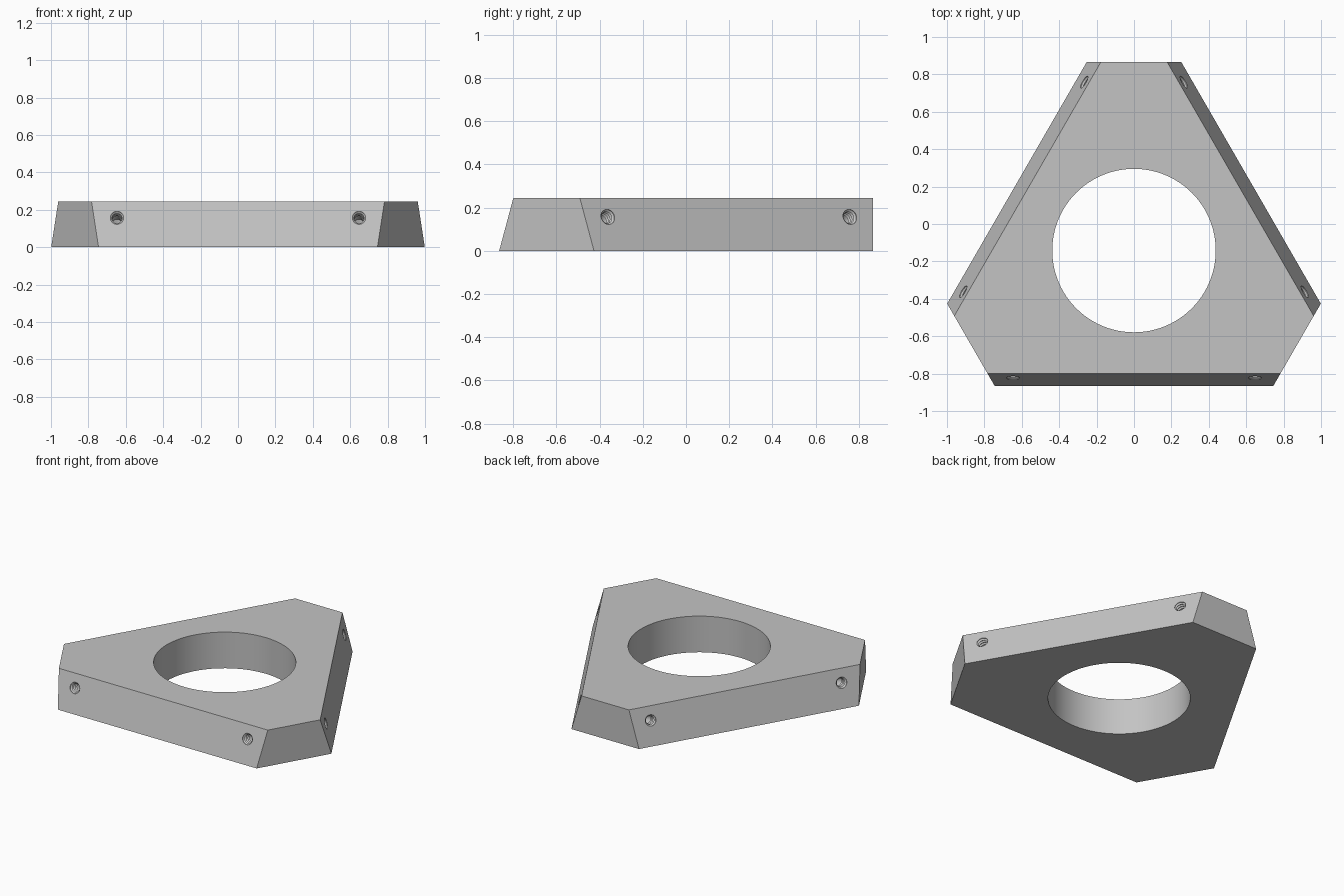
import bpy, bmesh, math
from mathutils import Matrix, Vector

if "Cube" in bpy.data.objects:
    bpy.data.objects.remove(bpy.data.objects["Cube"])

HEIGHT = 0.245
CENTRE = Vector((0, -0.142, 0))
SHORT_DIST = 1.007            # centre to the upright corner faces
LONG_DIST = 0.723             # centre to the sloping faces at the base
TAPER = math.radians(15)
BORE_RADIUS = 0.437

grey = bpy.data.materials.new("satin_grey")
grey.use_nodes = True
grey.diffuse_color = (0.55, 0.55, 0.55, 1)
grey.node_tree.nodes["Principled BSDF"].inputs["Base Color"].default_value = grey.diffuse_color


def make_object(name, bm):
    bmesh.ops.recalc_face_normals(bm, faces=bm.faces)
    mesh = bpy.data.meshes.new(name)
    bm.to_mesh(mesh)
    bm.free()
    mesh.materials.append(grey)
    obj = bpy.data.objects.new(name, mesh)
    bpy.context.collection.objects.link(obj)
    return obj


def outline(long_dist, z):
    """Corners of a triangle with cut-off tips, by threefold symmetry."""
    half = (SHORT_DIST - long_dist / 2) / math.cos(math.radians(30))
    points = []
    for turn in range(3):
        spin = Matrix.Rotation(math.radians(120 * turn), 4, 'Z')
        for x in (-half, half):
            points.append(CENTRE + spin @ Vector((x, -long_dist, z)))
    return points


def lathe(bm, profile, steps, matrix):
    """Closed solid of revolution from (radius, z) pairs, capped at both ends."""
    rings = []
    for radius, z in profile:
        angles = [2 * math.pi * i / steps for i in range(steps)]
        rings.append([bm.verts.new(matrix @ Vector((radius * math.cos(a), radius * math.sin(a), z)))
                      for a in angles])
    for low, high in zip(rings, rings[1:]):
        for i in range(steps):
            j = (i + 1) % steps
            bm.faces.new((low[i], low[j], high[j], high[i]))
    bm.faces.new(rings[0])
    bm.faces.new(rings[-1])


# Tapered plate
bm = bmesh.new()
base = [bm.verts.new(p) for p in outline(LONG_DIST, 0)]
top = [bm.verts.new(p) for p in outline(LONG_DIST - HEIGHT * math.tan(TAPER), HEIGHT)]
bm.faces.new(base)
bm.faces.new(top)
for i in range(6):
    j = (i + 1) % 6
    bm.faces.new((base[i], base[j], top[j], top[i]))
plate = make_object("tapered_plate", bm)

# Central bore cutter
bm = bmesh.new()
lathe(bm, [(BORE_RADIUS, -0.1), (BORE_RADIUS, HEIGHT + 0.1)], 96, Matrix.Translation(CENTRE))
cutters = [make_object("bore_cutter", bm)]

# Threaded screw hole cutters, two square to each sloping face
thread = [(0.036, 0.03), (0.036, -0.004)]
for ridge in range(4):
    depth = -0.012 - 0.018 * ridge
    thread += [(0.027, depth), (0.034, depth - 0.009)]
thread += [(0.027, -0.09), (0.027, -0.13), (0.002, -0.145)]

hole_z = 0.157
bm = bmesh.new()
for turn in range(3):
    for x in (-0.647, 0.647):
        place = (Matrix.Translation(CENTRE)
                 @ Matrix.Rotation(math.radians(120 * turn), 4, 'Z')
                 @ Matrix.Translation((x, -LONG_DIST + hole_z * math.tan(TAPER), hole_z))
                 @ Matrix.Rotation(math.radians(90) - TAPER, 4, 'X'))
        lathe(bm, thread, 32, place)
cutters.append(make_object("screw_hole_cutter", bm))

# Cut the openings
bpy.context.view_layer.objects.active = plate
for cutter in cutters:
    cut = plate.modifiers.new(cutter.name, 'BOOLEAN')
    cut.operation = 'DIFFERENCE'
    cut.solver = 'EXACT'
    cut.object = cutter
    bpy.ops.object.modifier_apply(modifier=cut.name)
    bpy.data.objects.remove(cutter)

bpy.ops.object.select_all(action='DESELECT')
plate.select_set(True)
bpy.ops.object.shade_smooth_by_angle(angle=math.radians(25))
